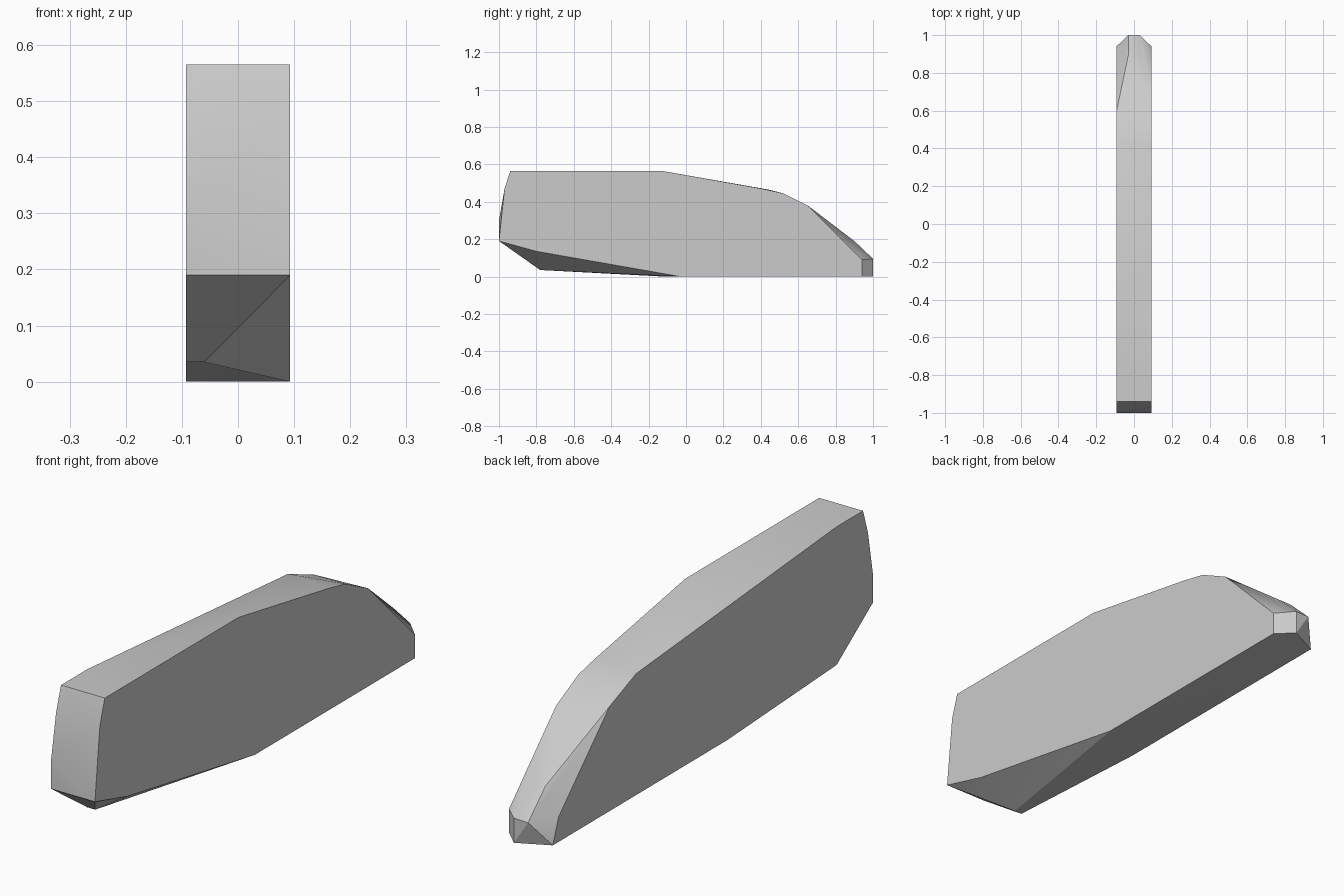
import bpy
import bmesh
from math import radians

default_cube = bpy.data.objects.get("Cube")
if default_cube:
    bpy.data.objects.remove(default_cube, do_unlink=True)


def make_material(name, colour):
    material = bpy.data.materials.new(name)
    material.use_nodes = True
    material.diffuse_color = colour
    shader = material.node_tree.nodes["Principled BSDF"]
    shader.inputs["Base Color"].default_value = colour
    return material


def side_points(x, profile):
    """Place a (y, z) outline on one flat side of the slab."""
    return [(x, y, z) for y, z in profile]


HALF_WIDTH = 0.093
RIDGE = 0.03

# Outline of the left flat side
left_profile = [
    (-0.94, 0.565), (-0.97, 0.47), (-1, 0.19), (-0.8, 0.135), (-0.03, 0),
    (0.94, 0), (0.94, 0.09), (0.655, 0.377), (0.52, 0.445),
    (0.41, 0.469), (-0.13, 0.565),
]

# Outline of the right flat side, with a deeper lower front
right_profile = [
    (-0.94, 0.565), (-0.97, 0.47), (-1, 0.3), (-1, 0.19), (-0.78, 0.035),
    (-0.12, 0), (0.94, 0), (0.905, 0.096), (0.595, 0.402),
    (0.435, 0.466), (-0.78, 0.565),
]

# Narrow rear tip and the chipped corner under the front
rear_tip = [
    (RIDGE, 1, 0), (RIDGE, 1, 0.095), (-RIDGE, 1, 0.093),
    (RIDGE, 0.9, 0.19), (-RIDGE, 0.895, 0.193),
]
lower_front_chip = [(-0.06, -0.78, 0.035)]

# Faceted slab wrapped around all of the outlines
mesh = bpy.data.meshes.new("stone_slab")
bm = bmesh.new()
for point in (side_points(HALF_WIDTH, left_profile)
              + side_points(-HALF_WIDTH, right_profile)
              + rear_tip + lower_front_chip):
    bm.verts.new(point)
hull = bmesh.ops.convex_hull(bm, input=bm.verts)
unused = [v for v in hull["geom_interior"] if isinstance(v, bmesh.types.BMVert)]
bmesh.ops.delete(bm, geom=unused, context="VERTS")
bmesh.ops.dissolve_limit(bm, angle_limit=radians(0.5),
                         verts=bm.verts, edges=bm.edges)
bmesh.ops.recalc_face_normals(bm, faces=bm.faces)
bm.to_mesh(mesh)
bm.free()

slab = bpy.data.objects.new("stone_slab", mesh)
bpy.context.collection.objects.link(slab)
mesh.materials.append(make_material("light grey", (0.6, 0.6, 0.6, 1)))

# Soft shading across shallow bends, crisp main edges
bpy.ops.object.select_all(action="DESELECT")
slab.select_set(True)
bpy.context.view_layer.objects.active = slab
bpy.ops.object.shade_smooth_by_angle(angle=radians(30))
